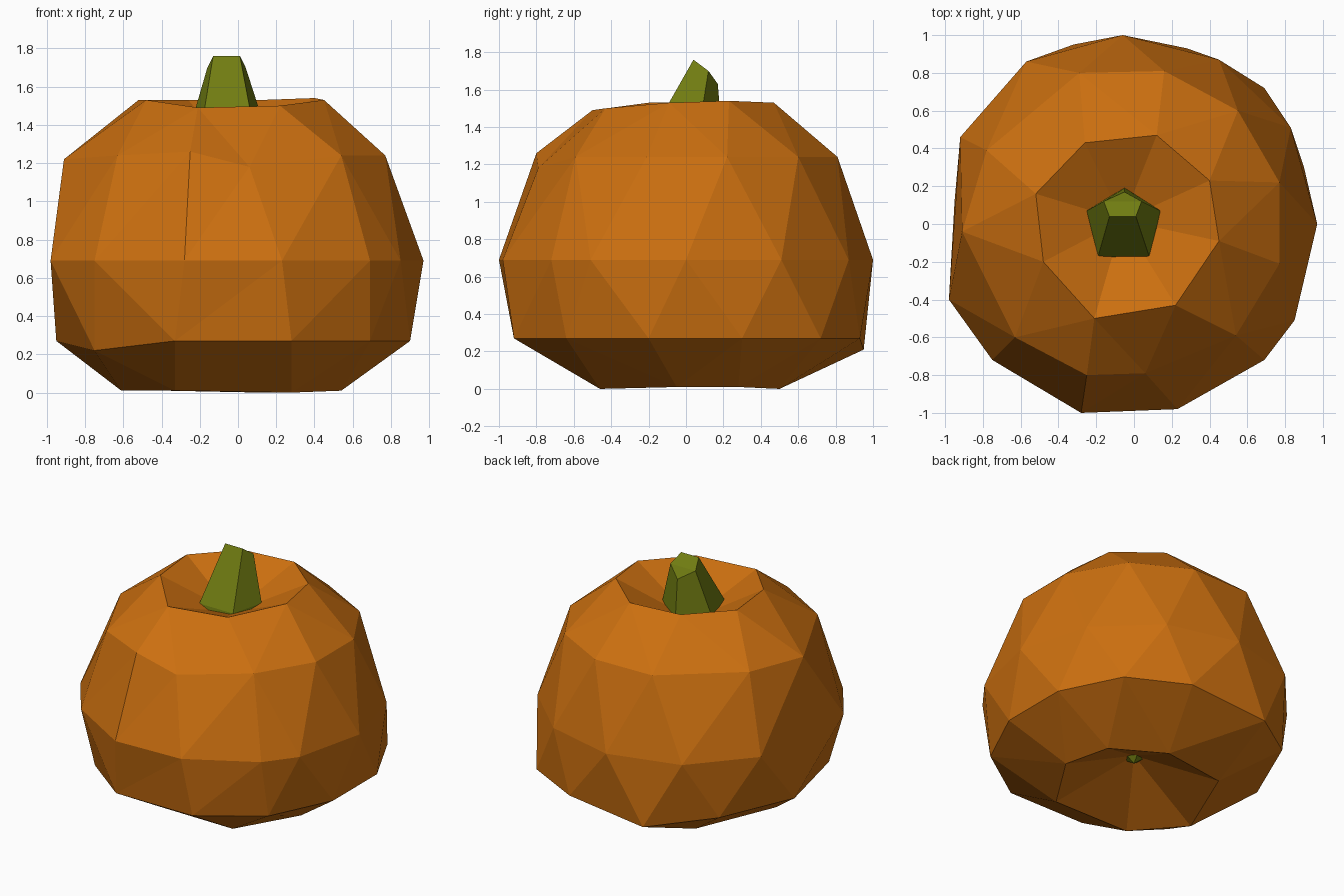
import bpy
import bmesh
import math
from mathutils import Vector

cube = bpy.data.objects.get("Cube")
if cube:
    bpy.data.objects.remove(cube, do_unlink=True)


def material(name, rgb):
    mat = bpy.data.materials.new(name)
    mat.use_nodes = True
    mat.diffuse_color = (*rgb, 1)
    mat.node_tree.nodes["Principled BSDF"].inputs["Base Color"].default_value = (*rgb, 1)
    return mat


orange = material("pumpkin orange", (0.60, 0.16, 0.005))
green = material("stem green", (0.165, 0.205, 0.006))


def ring(bm, height, outline, tweaks={}):
    """Add a counter-clockwise ring of vertices; tweaks override single heights."""
    return [bm.verts.new((x, y, tweaks.get(i, height))) for i, (x, y) in enumerate(outline)]


def stitch(bm, low, high):
    """Join two rings of any vertex count with triangles, taking the shorter diagonal."""
    start = min(range(len(high)), key=lambda k: (high[k].co - low[0].co).length)
    high = high[start:] + high[:start]
    i = j = 0
    while i < len(low) or j < len(high):
        a, b = low[i % len(low)], high[j % len(high)]
        next_a, next_b = low[(i + 1) % len(low)], high[(j + 1) % len(high)]
        step_low = (next_a.co - b.co).length <= (a.co - next_b.co).length
        if j == len(high) or (i < len(low) and step_low):
            bm.faces.new((a, next_a, b))
            i += 1
        else:
            bm.faces.new((a, next_b, b))
            j += 1


def fan(bm, loop, point):
    """Close a ring with triangles meeting at one point."""
    tip = bm.verts.new(point)
    for k, vert in enumerate(loop):
        bm.faces.new((vert, loop[(k + 1) % len(loop)], tip))


def finish(bm, name, mat):
    bmesh.ops.recalc_face_normals(bm, faces=bm.faces[:])
    mesh = bpy.data.meshes.new(name)
    bm.to_mesh(mesh)
    bm.free()
    mesh.materials.append(mat)
    obj = bpy.data.objects.new(name, mesh)
    bpy.context.collection.objects.link(obj)
    return obj


# Pumpkin body: five irregular rings with a hollow at the top and the bottom
bm = bmesh.new()
base = ring(bm, 0.01, [(.28, -.46), (.54, -.05), (.46, .28), (.12, .5),
                       (-.37, .42), (-.61, -.15), (-.33, -.47)], {0: 0, 3: 0})
lower = ring(bm, 0.27, [(.28, -.92), (.69, -.64), (.9, -.2), (.9, .3), (.69, .72), (.28, .93),
                        (-.32, .95), (-.72, .65), (-.95, .12), (-.75, -.56), (-.33, -.92)],
             {6: 0.21, 9: 0.22})
middle = ring(bm, 0.69, [(.23, -.98), (.69, -.72), (.85, -.51), (.97, 0), (.83, .51), (.45, .87),
                         (-.06, 1), (-.57, .86), (-.92, .46), (-.98, -.4), (-.75, -.72), (-.28, -1)])
upper = ring(bm, 1.24, [(.06, -.79), (.54, -.59), (.77, -.21), (.77, .22), (.55, .6), (.16, .81),
                        (-.29, .8), (-.78, .39), (-.91, -.04), (-.63, -.6), (-.25, -.8)],
             {0: 1.18, 8: 1.22, 10: 1.26})
rim = ring(bm, 1.53, [(.22, -.43), (.45, -.09), (.4, .23), (.12, .47),
                      (-.26, .43), (-.52, .16), (-.48, -.2), (-.21, -.5)], {0: 1.5, 2: 1.54, 7: 1.49})
levels = [base, lower, middle, upper, rim]
for low, high in zip(levels, levels[1:]):
    stitch(bm, low, high)
fan(bm, base, (0, 0, 0.25))
fan(bm, rim, (-0.06, 0.02, 1.29))
finish(bm, "pumpkin_body", orange)

# Stem: five-sided taper, leaning back with a slanted folded tip
bm = bmesh.new()
foot = ring(bm, 1.25, [(-.2, -.19), (.09, -.19), (.15, .07), (-.05, .2), (-.26, .07)])
flare = ring(bm, 1.39, [(-.19, -.17), (.08, -.17), (.14, .07), (-.05, .19), (-.25, .07)])
crown = ring(bm, 1.76, [(-.13, .04), (.01, .04), (.04, .12), (-.05, .17), (-.16, .12)],
             {2: 1.70, 3: 1.63, 4: 1.70})
for low, high in ((foot, flare), (flare, crown)):
    for k in range(5):
        n = (k + 1) % 5
        bm.faces.new((low[k], low[n], high[n], high[k]))
bm.faces.new(foot)
bm.faces.new((crown[0], crown[1], crown[2], crown[4]))
bm.faces.new(crown[2:])
finish(bm, "stem", green)

# Blossom end: small five-sided point in the bottom hollow
bm = bmesh.new()
turns = [math.tau * k / 5 for k in range(5)]
loop = ring(bm, 0.24, [(0.08 * math.cos(t), 0.08 * math.sin(t)) for t in turns])
fan(bm, loop, Vector((0, 0, 0.19)))
fan(bm, loop, Vector((0, 0, 0.3)))
finish(bm, "blossom_end", green)
